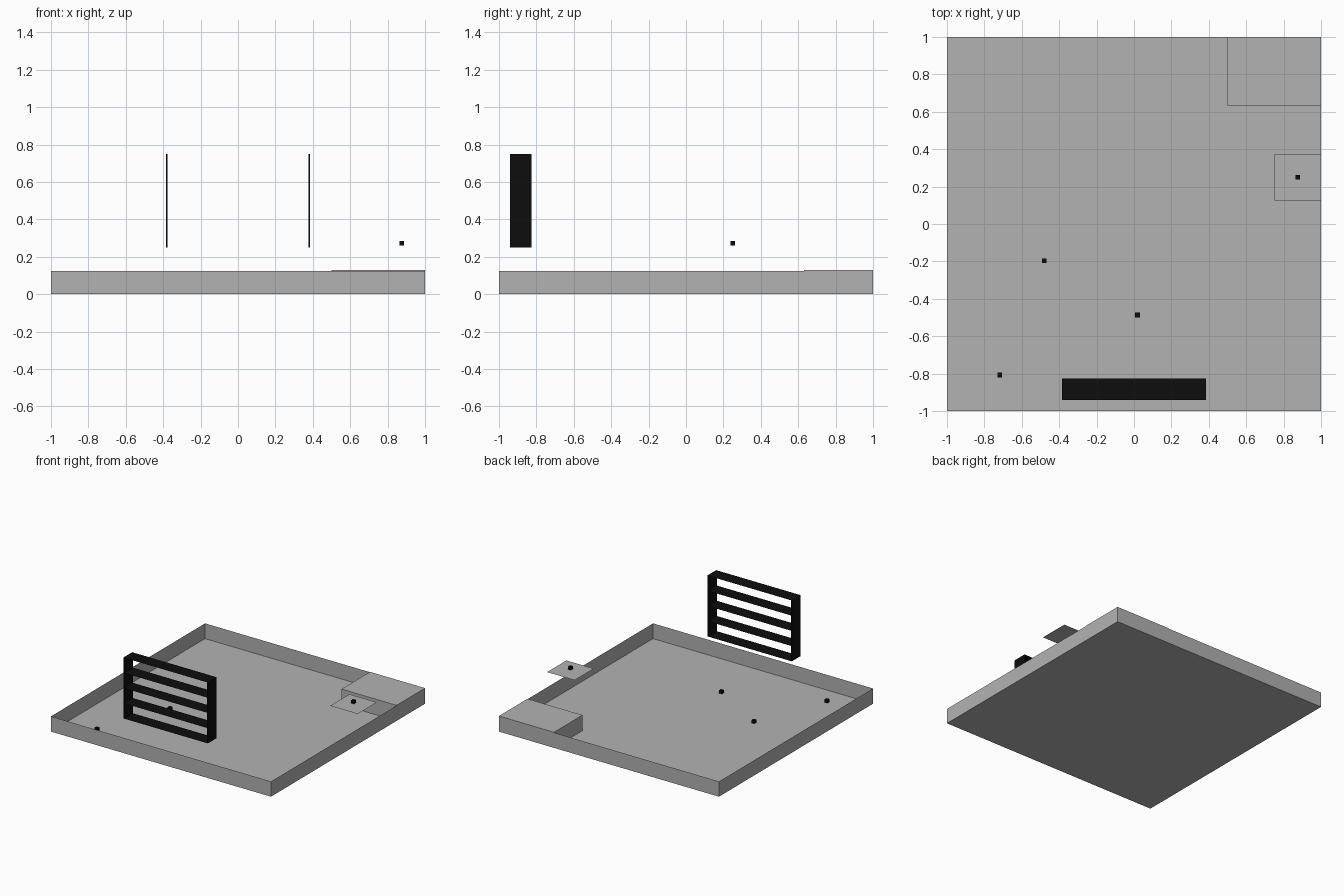
import bpy, bmesh

if "Cube" in bpy.data.objects:
    bpy.data.objects.remove(bpy.data.objects["Cube"])


def material(name, value):
    m = bpy.data.materials.new(name)
    m.diffuse_color = (value, value, value, 1)
    m.use_nodes = True
    m.node_tree.nodes["Principled BSDF"].inputs["Base Color"].default_value = m.diffuse_color
    return m


GREY = material("light_grey", 0.448)
BLACK = material("near_black", 0.004)


def box(name, lo, hi, mat, drop=()):
    """Box from corner lo to corner hi; drop lists open sides as (axis, sign)."""
    bm = bmesh.new()
    bmesh.ops.create_cube(bm, size=1)
    for v in bm.verts:
        v.co = [lo[i] + (v.co[i] + 0.5) * (hi[i] - lo[i]) for i in range(3)]
    bm.normal_update()
    faces = [f for f in bm.faces if any(f.normal[a] * s > 0.5 for a, s in drop)]
    bmesh.ops.delete(bm, geom=faces, context='FACES')
    return finish(name, bm, mat)


def sheet(name, x0, x1, y0, y1, z, mat):
    """Flat horizontal sheet."""
    bm = bmesh.new()
    bm.faces.new([bm.verts.new(p) for p in
                  ((x0, y0, z), (x1, y0, z), (x1, y1, z), (x0, y1, z))])
    return finish(name, bm, mat)


def finish(name, bm, mat):
    me = bpy.data.meshes.new(name)
    bm.to_mesh(me)
    bm.free()
    me.materials.append(mat)
    ob = bpy.data.objects.new(name, me)
    bpy.context.collection.objects.link(ob)
    return ob


# Open tray with paper-thin walls
box("tray", (-1, -1, 0), (1, 1, 0.125), GREY, drop=[(2, 1)])

# Raised block in the back right corner
box("corner_block", (0.5, 0.63, 0), (1, 1, 0.128), GREY, drop=[(2, -1)])

# Upright rack: flat slats between two thin side panels
Y0, Y1 = -0.94, -0.825
for i in range(5):
    sheet(f"rack_slat_{i + 1}", -0.38, 0.38, Y0, Y1, 0.25 + 0.125 * i, BLACK)
for side, x in (("left", -0.38), ("right", 0.38)):
    box(f"rack_side_{side}", (x - 0.004, Y0, 0.25), (x + 0.004, Y1, 0.75), BLACK)

# Square plates, each with a small cube hovering over its centre
PLATES = [(0.875, 0.25, 0.25), (-0.48, -0.197, 0.002),
          (0.019, -0.487, 0.002), (-0.717, -0.807, 0.002)]
R = 0.0125
for i, (x, y, z) in enumerate(PLATES, 1):
    sheet(f"plate_{i}", x - 0.125, x + 0.125, y - 0.125, y + 0.125, z, GREY)
    box(f"knob_{i}", (x - R, y - R, z + 0.009), (x + R, y + R, z + 0.034), BLACK)
